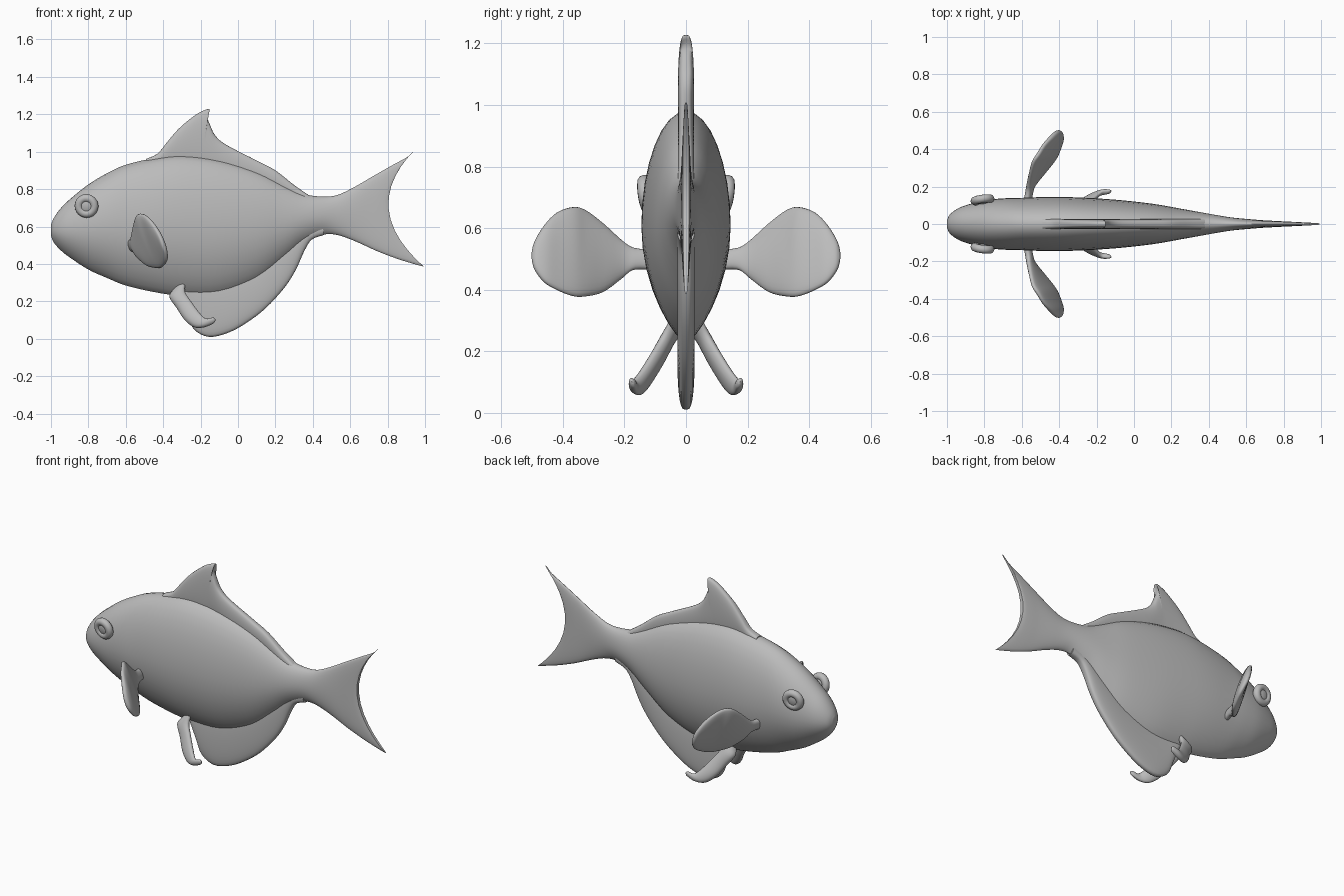
import bpy, bmesh, math
from mathutils import Vector

if "Cube" in bpy.data.objects:
    bpy.data.objects.remove(bpy.data.objects["Cube"])

grey = bpy.data.materials.new("plain_grey")
grey.diffuse_color = (0.5, 0.5, 0.5, 1)
grey.use_nodes = True
grey.node_tree.nodes["Principled BSDF"].inputs["Base Color"].default_value = grey.diffuse_color


def finish(obj, angle=50):
    obj.data.materials.append(grey)
    bpy.ops.object.select_all(action='DESELECT')
    obj.select_set(True)
    bpy.context.view_layer.objects.active = obj
    bpy.ops.object.shade_smooth_by_angle(angle=math.radians(angle))


def smooth_rows(rows, sub):
    """Catmull-Rom interpolation of whole rows of numbers."""
    out = []
    for i in range(len(rows) - 1):
        a, b, c, d = (rows[max(i - 1, 0)], rows[i], rows[i + 1],
                      rows[min(i + 2, len(rows) - 1)])
        for k in range(sub):
            t = k / sub
            out.append([0.5 * (2 * q + (r - p) * t + (2 * p - 5 * q + 4 * r - s) * t * t
                               + (3 * q - p - 3 * r + s) * t ** 3)
                        for p, q, r, s in zip(a, b, c, d)])
    out.append(list(rows[-1]))
    return out


def loft(name, rows, side=(0, 1, 0), n=32, sub=4):
    """Skin of rounded sections; row = low xyz, high xyz, half width, bow in x, roundness."""
    side = Vector(side).normalized()
    bm = bmesh.new()
    rings = []
    for r in smooth_rows(rows, sub):
        low, high = Vector(r[0:3]), Vector(r[3:6])
        w, bow, p = max(r[6], 0.001), r[7], r[8]
        ring = []
        for j in range(n):
            a = 2 * math.pi * j / n
            s = (1 - math.cos(a)) / 2
            c = low.lerp(high, s)
            c.x -= bow * 4 * s * (1 - s)
            k = abs(math.sin(a)) ** (p if s < 0.5 else min(p, 1))
            ring.append(bm.verts.new(c + side * math.copysign(w * k, math.sin(a))))
        rings.append(ring)
    for A, B in zip(rings, rings[1:]):
        for j in range(n):
            k = (j + 1) % n
            bm.faces.new((A[j], A[k], B[k], B[j]))
    for R in (rings[0], rings[-1]):
        for j in range(n // 2):
            quad = [R[j], R[j + 1], R[n - j - 1], R[(n - j) % n]]
            bm.faces.new(list(dict.fromkeys(quad)))
    bmesh.ops.remove_doubles(bm, verts=bm.verts, dist=0.0002)
    bmesh.ops.recalc_face_normals(bm, faces=bm.faces)
    me = bpy.data.meshes.new(name)
    bm.to_mesh(me)
    bm.free()
    obj = bpy.data.objects.new(name, me)
    bpy.context.collection.objects.link(obj)
    finish(obj)
    return obj


# Body: x, belly z, back z, half width
body = [(-1.0, .55, .61, .02), (-.985, .515, .645, .05), (-.95, .475, .695, .078),
        (-.9, .435, .745, .1), (-.8, .37, .825, .126), (-.7, .325, .885, .137),
        (-.6, .285, .93, .14), (-.45, .25, .965, .145), (-.3, .23, .98, .142),
        (-.1, .235, .955, .13), (.1, .31, .895, .108), (.25, .425, .82, .082),
        (.35, .51, .775, .064), (.45, .555, .76, .046)]
rows = [(x, 0, b, x, 0, t, w, 0, 1.5) for x, b, t, w in body]
# Tail: low x, low z, high x, high z, half width, bow
tail = [(.53, .555, .53, .768, .034, 0), (.63, .52, .62, .81, .026, .01),
        (.74, .47, .72, .868, .02, .04), (.85, .428, .82, .925, .017, .09),
        (.94, .4, .91, .975, .014, .14), (.995, .385, .945, 1.01, .01, .165)]
rows += [(a, 0, b, c, 0, d, w, bow, 1.1 - .1 * i)
         for i, (a, b, c, d, w, bow) in enumerate(tail)]
loft("body_and_tail", rows)

# Dorsal fin: base x, base z, edge x, edge z
dorsal = [(-.49, .93, -.49, .962), (-.44, .92, -.43, .99), (-.40, .92, -.38, 1.05),
          (-.36, .92, -.32, 1.12), (-.31, .92, -.25, 1.18), (-.27, .92, -.2, 1.213),
          (-.22, .92, -.152, 1.228), (-.18, .92, -.165, 1.19), (-.14, .91, -.148, 1.14),
          (-.1, .9, -.12, 1.085), (-.04, .88, -.06, 1.035), (.1, .84, .1, .953),
          (.2, .8, .2, .9), (.3, .75, .3, .822), (.38, .72, .38, .766)]
loft("dorsal_fin", [(a, 0, b, c, 0, d, .026, 0, .6) for a, b, c, d in dorsal])

# Belly fin: base x, base z, edge x, edge z
belly = [(-.32, .32, -.31, .235), (-.27, .33, -.27, .13), (-.22, .33, -.235, .05),
         (-.15, .33, -.155, .01), (-.06, .34, -.05, .033), (.02, .37, .05, .088),
         (.09, .4, .15, .165), (.17, .46, .25, .275), (.24, .51, .31, .37),
         (.31, .55, .355, .47), (.37, .59, .395, .53), (.45, .62, .46, .555)]
loft("belly_fin", [(c, 0, d, a, 0, b, .028, 0, .6) for a, b, c, d in belly])

# Pectoral fins: y, low x, low z, high x, high z, half thickness
pectoral = [(.11, -.56, .465, -.58, .53, .02), (.17, -.55, .465, -.57, .535, .02),
            (.21, -.535, .435, -.565, .56, .02), (.27, -.485, .392, -.555, .615, .022),
            (.33, -.435, .378, -.54, .66, .024), (.37, -.41, .38, -.515, .668, .024),
            (.42, -.39, .4, -.485, .65, .022), (.46, -.38, .425, -.45, .61, .02),
            (.49, -.385, .465, -.42, .56, .014), (.5, -.395, .5, -.405, .525, .004)]
# Pelvic fins: y, low x, low z, high x, high z, half thickness
pelvic = [(.03, -.35, .26, -.28, .31, .026), (.06, -.365, .225, -.285, .25, .026),
          (.09, -.325, .165, -.255, .2, .026), (.125, -.285, .105, -.215, .145, .026),
          (.152, -.235, .065, -.185, .112, .024), (.168, -.185, .062, -.165, .105, .02),
          (.172, -.135, .08, -.135, .112, .014), (.172, -.122, .094, -.122, .104, .005)]
for m, label in ((-1, "front"), (1, "back")):
    loft(label + "_pectoral_fin", [(a, m * y, b, c, m * y, d, w, 0, .8)
                                   for y, a, b, c, d, w in pectoral],
         side=(.88, -.45 * m, .3))
    loft(label + "_pelvic_fin", [(a, m * y, b, c, m * y, d, w, 0, .8)
                                 for y, a, b, c, d, w in pelvic],
         side=(.3, m * .85, .4), n=20)
    # Eye: raised rim with a shallow centre
    turn = (math.radians(90 - m * 8), 0, math.radians(m * 8))
    bpy.ops.mesh.primitive_torus_add(major_radius=.042, minor_radius=.022,
                                     major_segments=32, minor_segments=12,
                                     location=(-.81, m * .129, .71), rotation=turn)
    rim = bpy.context.object
    rim.name = label + "_eye_rim"
    finish(rim)
    bpy.ops.mesh.primitive_uv_sphere_add(segments=24, ring_count=12, radius=1,
                                         location=(-.81, m * .127, .71), rotation=turn)
    eye = bpy.context.object
    eye.name = label + "_eye"
    eye.scale = (.045, .045, .02)
    finish(eye)
